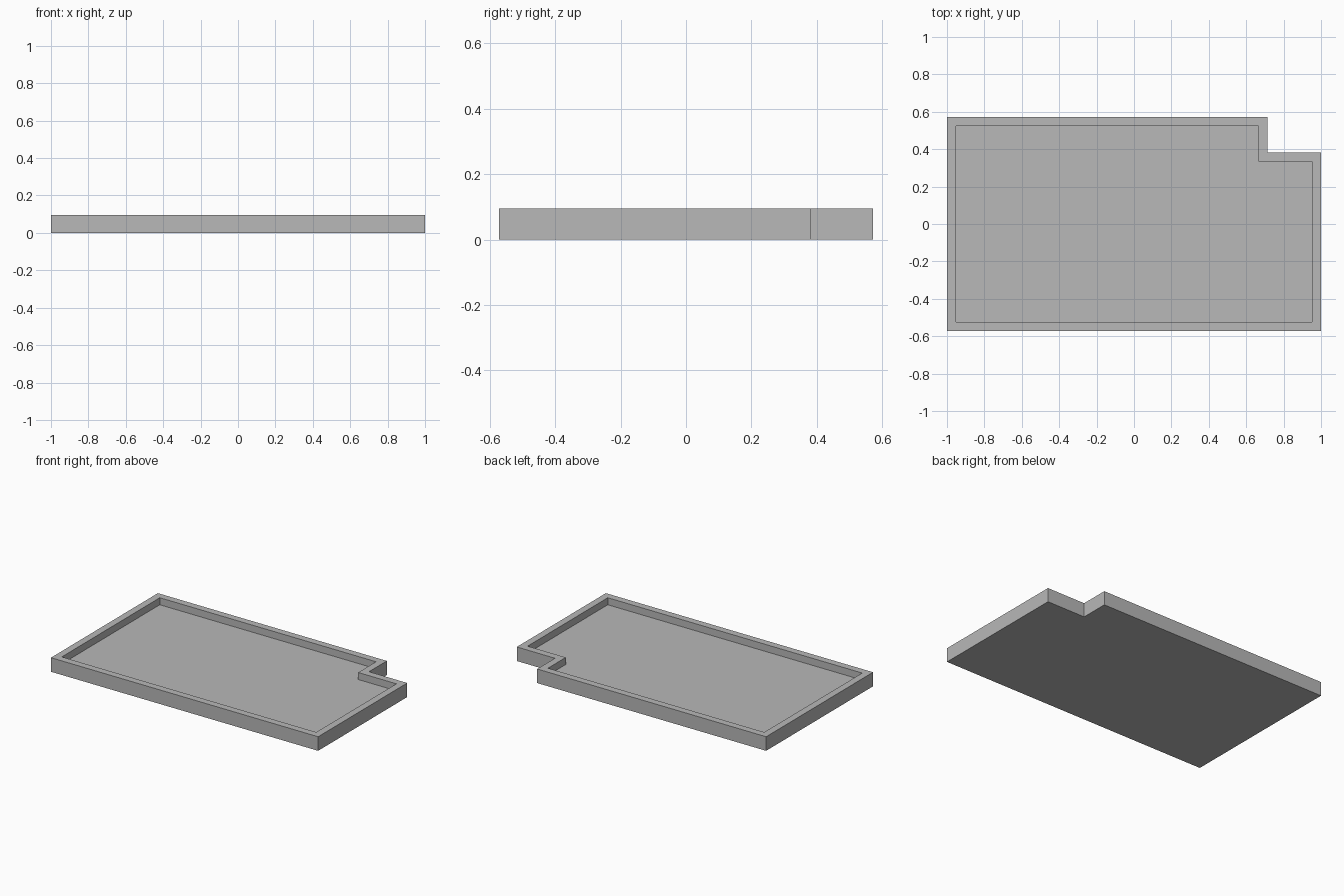
import bpy
import bmesh

cube = bpy.data.objects.get("Cube")
if cube:
    bpy.data.objects.remove(cube, do_unlink=True)

# Tray proportions: 21 by 12 by 1 units, rim and recess half a unit
U = 2 / 21
HX, HY, HEIGHT = 1.0, 6 * U, U
NOTCH_X, NOTCH_Y = 3 * U, 2 * U
RIM = RECESS = U / 2

# Material
grey = bpy.data.materials.new("plain grey")
grey.use_nodes = True
colour = (0.48, 0.48, 0.48, 1)
grey.diffuse_color = colour
grey.node_tree.nodes["Principled BSDF"].inputs["Base Color"].default_value = colour


def outline(inset):
    """Rectangle with a notched back left corner, moved inward by inset."""
    x, y = HX - inset, HY - inset
    return [(-x, -y), (x, -y), (x, y - NOTCH_Y),
            (x - NOTCH_X, y - NOTCH_Y), (x - NOTCH_X, y), (-x, y)]


# Rings from the underside, up the wall, over the rim and down to the floor
bm = bmesh.new()
rings = [[bm.verts.new((x, y, z)) for x, y in outline(inset)]
         for inset, z in ((0, 0), (0, HEIGHT), (RIM, HEIGHT), (RIM, HEIGHT - RECESS))]
for low, high in zip(rings, rings[1:]):
    for i in range(len(low)):
        j = (i + 1) % len(low)
        bm.faces.new((low[i], low[j], high[j], high[i]))

# Underside and recessed floor
bm.faces.new(rings[0][::-1])
bm.faces.new(rings[-1])
bm.normal_update()

mesh = bpy.data.meshes.new("notched_tray")
bm.to_mesh(mesh)
bm.free()
mesh.materials.append(grey)
tray = bpy.data.objects.new("notched_tray", mesh)
bpy.context.collection.objects.link(tray)
